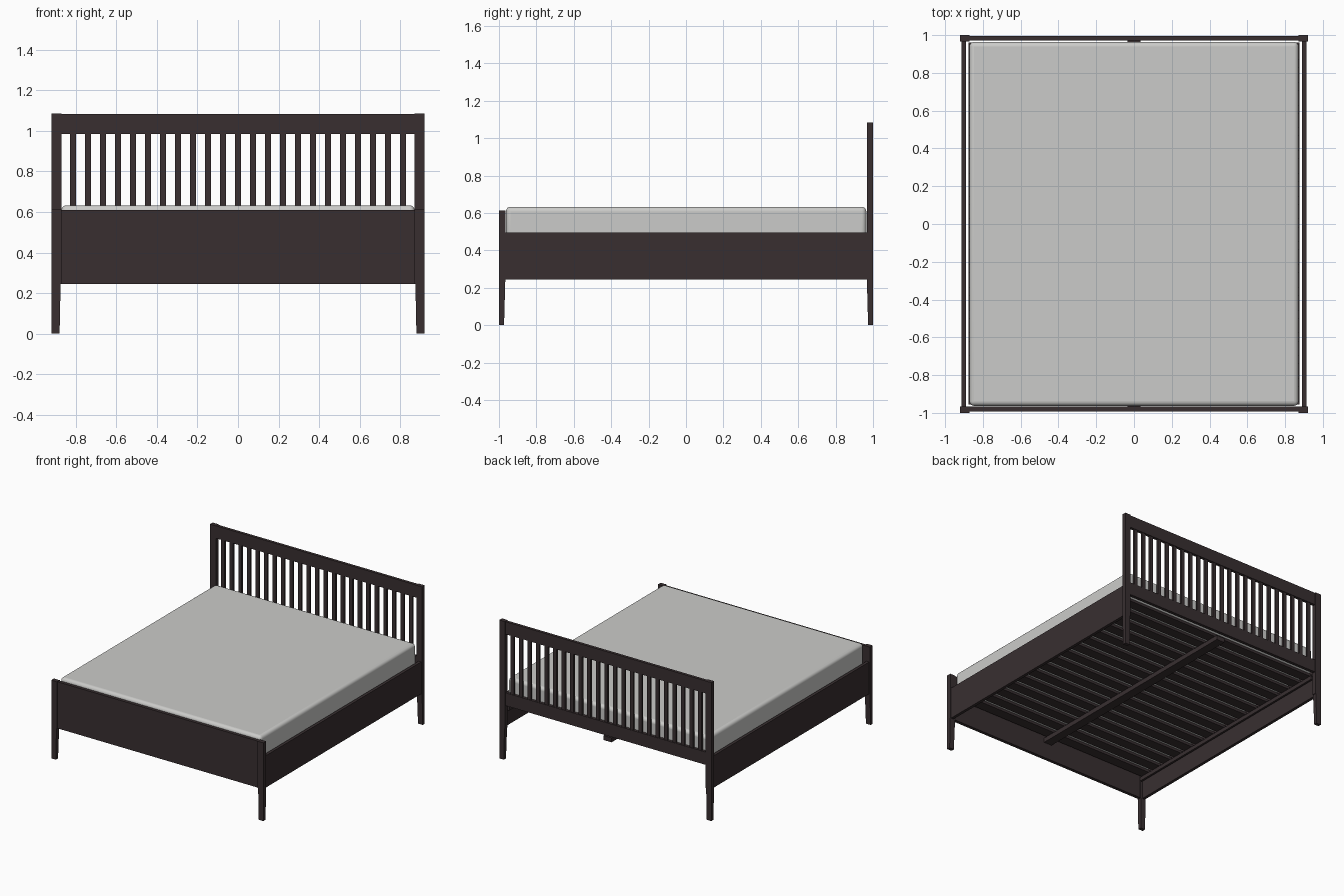
import bpy
import bmesh

cube = bpy.data.objects.get("Cube")
if cube:
    bpy.data.objects.remove(cube, do_unlink=True)


def material(name, rgb):
    m = bpy.data.materials.new(name)
    m.use_nodes = True
    m.diffuse_color = (*rgb, 1)
    m.node_tree.nodes["Principled BSDF"].inputs["Base Color"].default_value = (*rgb, 1)
    return m


wood = material("dark brown wood", (0.04, 0.028, 0.03))
fabric = material("light grey fabric", (0.6, 0.6, 0.585))


def finish(name, bm, mat):
    bmesh.ops.recalc_face_normals(bm, faces=bm.faces)
    mesh = bpy.data.meshes.new(name)
    bm.to_mesh(mesh)
    bm.free()
    mesh.materials.append(mat)
    obj = bpy.data.objects.new(name, mesh)
    bpy.context.collection.objects.link(obj)
    return obj


def add_box(bm, x, y, z):
    """Box from (low, high) ranges on each axis."""
    verts = bmesh.ops.create_cube(bm, size=1)["verts"]
    for v in verts:
        v.co = [r[0] if c < 0 else r[1] for c, r in zip(v.co, (x, y, z))]
    return verts


def box(name, x, y, z, mat=wood):
    bm = bmesh.new()
    add_box(bm, x, y, z)
    return finish(name, bm, mat)


def post(name, side, y_outer, y_inner, top):
    """Square post whose leg tapers on its inner faces below the rails."""
    bm = bmesh.new()
    x_outer, x_inner = side * 0.92, side * 0.87
    levels = [(0, 0.01, 0.2), (0.245, 0.005, 0), (0.245, 0, 0), (top, 0, 0)]
    rings = []
    for z, dx, pull in levels:
        xi = x_inner + side * dx
        yi = y_inner + (y_outer - y_inner) * pull
        rings.append([bm.verts.new((px, py, z)) for px, py in
                      ((x_outer, y_outer), (xi, y_outer), (xi, yi), (x_outer, yi))])
    for a, b in zip(rings, rings[1:]):
        for i in range(4):
            j = (i + 1) % 4
            bm.faces.new((a[i], a[j], b[j], b[i]))
    bm.faces.new(rings[0])
    bm.faces.new(rings[-1])
    bmesh.ops.remove_doubles(bm, verts=bm.verts, dist=0.0001)
    finish(name, bm, wood)


# Posts and long rails on both sides
for label, s in (("left", 1), ("right", -1)):
    post(f"{label}_foot_post", s, -1.0, -0.966, 0.613)
    post(f"{label}_head_post", s, 1.0, 0.967, 1.085)
    box(f"{label}_side_rail", sorted((s * 0.89, s * 0.913)), (-0.967, 0.968), (0.245, 0.495))
    box(f"{label}_slat_support", sorted((s * 0.86, s * 0.876)), (-0.955, 0.96), (0.375, 0.405))

# Footboard and headboard
box("footboard_panel", (-0.871, 0.871), (-0.992, -0.967), (0.245, 0.61))
box("headboard_top_rail", (-0.871, 0.871), (0.972, 0.995), (0.985, 1.083))
box("headboard_lower_rail", (-0.871, 0.871), (0.972, 0.995), (0.425, 0.525))
bm = bmesh.new()
for i in range(-11, 12):
    x = i * 0.074
    add_box(bm, (x - 0.015, x + 0.015), (0.976, 0.991), (0.524, 0.986))
finish("headboard_spindles", bm, wood)

# Bed base
box("center_beam", (-0.035, 0.035), (-0.967, 0.972), (0.37, 0.405))
bm = bmesh.new()
count = 16
for i in range(count):
    y = -0.9 + 1.81 * i / (count - 1)
    add_box(bm, (-0.876, 0.876), (y - 0.04, y + 0.04), (0.405, 0.425))
finish("bed_slats", bm, wood)

# Mattress with rounded edges
mattress = box("mattress", (-0.871, 0.871), (-0.963, 0.964), (0.426, 0.633), fabric)
bevel = mattress.modifiers.new("soft_edges", "BEVEL")
bevel.width = 0.025
bevel.segments = 5
bpy.context.view_layer.objects.active = mattress
mattress.select_set(True)
bpy.ops.object.shade_smooth_by_angle()
